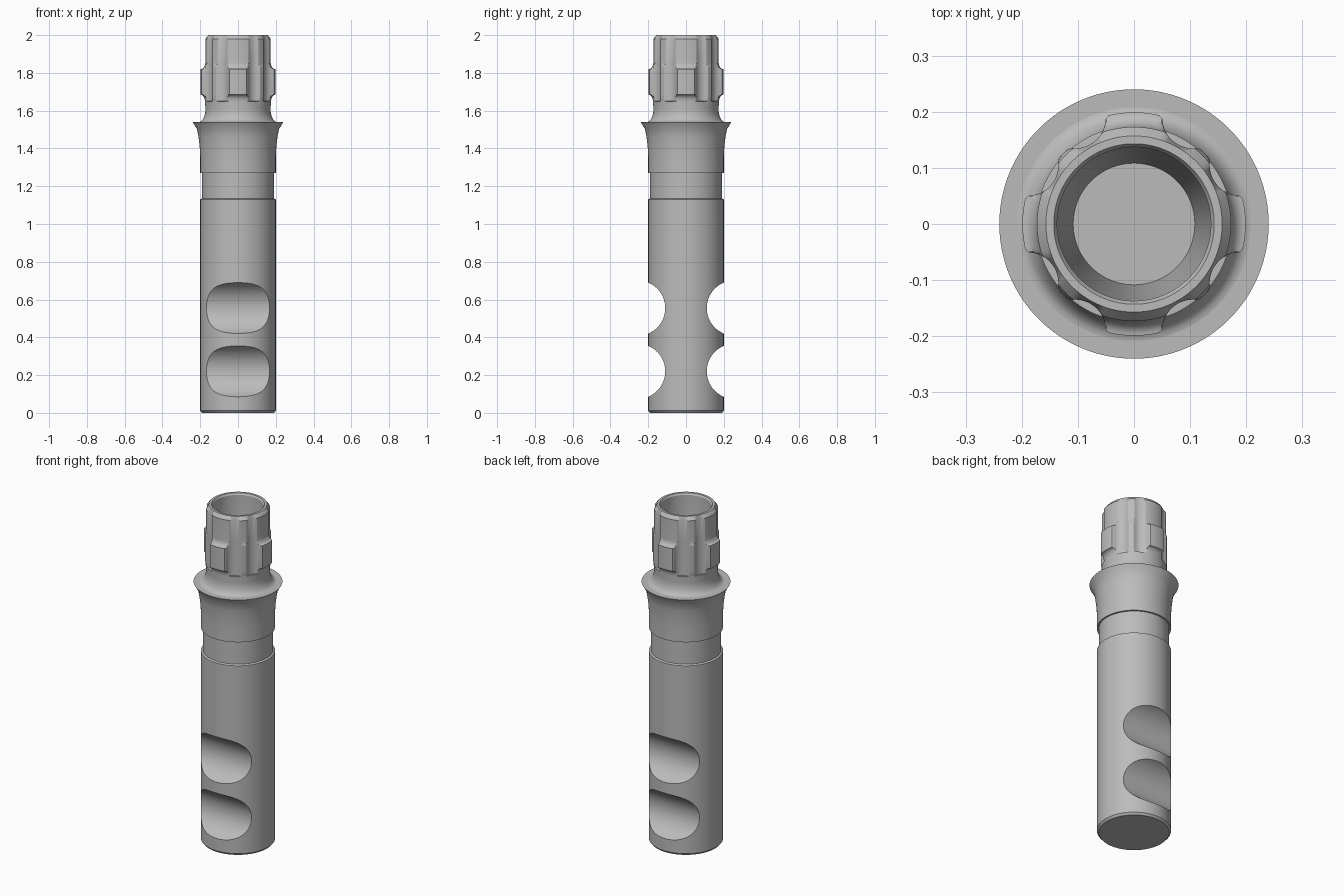
import bpy, bmesh
from math import sin, cos, pi, radians, sqrt

cube = bpy.data.objects.get("Cube")
if cube:
    bpy.data.objects.remove(cube, do_unlink=True)

grey = bpy.data.materials.new("steel_grey")
grey.use_nodes = True
GREY = (0.5, 0.5, 0.5, 1)
grey.diffuse_color = GREY
grey.node_tree.nodes["Principled BSDF"].inputs["Base Color"].default_value = GREY

SEG = 192


def lathe(name, profile, shape=lambda r, z, a: r):
    """Spin (radius, height) points into a closed solid; shape may alter each radius."""
    bm = bmesh.new()
    rings = []
    for i, (r, z) in enumerate(profile):
        ring = []
        for s in range(SEG):
            a = 2 * pi * s / SEG
            q = shape(r, z, a) if i > 0 else r
            ring.append(bm.verts.new((q * cos(a), q * sin(a), z)))
        rings.append(ring)
    for low, high in zip(rings, rings[1:]):
        for s in range(SEG):
            t = (s + 1) % SEG
            bm.faces.new((low[s], low[t], high[t], high[s]))
    bm.faces.new(rings[0][::-1])
    bm.faces.new(rings[-1])
    mesh = bpy.data.meshes.new(name)
    bm.to_mesh(mesh)
    bm.free()
    mesh.materials.append(grey)
    obj = bpy.data.objects.new(name, mesh)
    bpy.context.collection.objects.link(obj)
    return obj


def smooth(obj):
    bpy.ops.object.select_all(action='DESELECT')
    obj.select_set(True)
    bpy.context.view_layer.objects.active = obj
    bpy.ops.object.shade_smooth_by_angle(angle=radians(25))


# Main tube with recessed band
body = lathe("main_tube", [(0.19, 0), (0.2, 0.012), (0.2, 1.13), (0.19, 1.135), (0.19, 1.28)])

# Crosswise round cutters for the front and back ports
for side in (-1, 1):
    for z in (0.22, 0.555):
        bpy.ops.mesh.primitive_cylinder_add(vertices=96, radius=0.146, depth=0.6,
                                            location=(0, side * 0.256, z),
                                            rotation=(0, pi / 2, 0))
        cutter = bpy.context.object
        cutter.name = "port_cutter"
        cutter.hide_render = True
        mod = body.modifiers.new("port", 'BOOLEAN')
        mod.object = cutter
        mod.solver = 'EXACT'
        bpy.context.view_layer.objects.active = body
        bpy.ops.object.modifier_apply(modifier=mod.name)
        bpy.data.objects.remove(cutter, do_unlink=True)
smooth(body)

# Flared collar
smooth(lathe("flared_collar", [(0.2, 1.27), (0.2, 1.36), (0.203, 1.41), (0.209, 1.46),
                               (0.217, 1.502), (0.24, 1.54), (0.17, 1.54)]))


# Fluted socket: four tall lobes, four slim ridges and eight round flutes
def fluted(r, z, a):
    if r < 0.145 or z < 1.65:
        return r
    off = abs((a + pi / 4) % (pi / 2) - pi / 4)
    if off > radians(29):
        r = min(r, 0.178)
    d = abs(off - radians(29))
    reach = 0.055 ** 2 - (0.217 * sin(d)) ** 2
    if reach > 0:
        r = min(r, 0.217 * cos(d) - sqrt(reach))
    return r


neck = [(0.208 - 0.036 * sin(t * pi / 16), 1.61 - 0.07 * cos(t * pi / 16)) for t in range(9)]
lower = [(0.175, 1.6495), (0.175, 1.65)]
swell = [(0.175 + 0.024 * (1 - cos(t * pi / 10)), 1.65 + 0.035 * sin(t * pi / 10)) for t in range(6)]
drop = [(0.173 + 0.026 * (1 - sin(t * pi / 16)), 1.855 - 0.035 * cos(t * pi / 16)) for t in range(9)]
rim = [(0.173, 1.98), (0.157, 2.0), (0.143, 2.0)]
bore = [(0.137, 1.99), (0.137, 1.85), (0.1, 1.45), (0.1, 1.4)]
smooth(lathe("fluted_socket", neck + lower + swell + drop + rim + bore, fluted))
